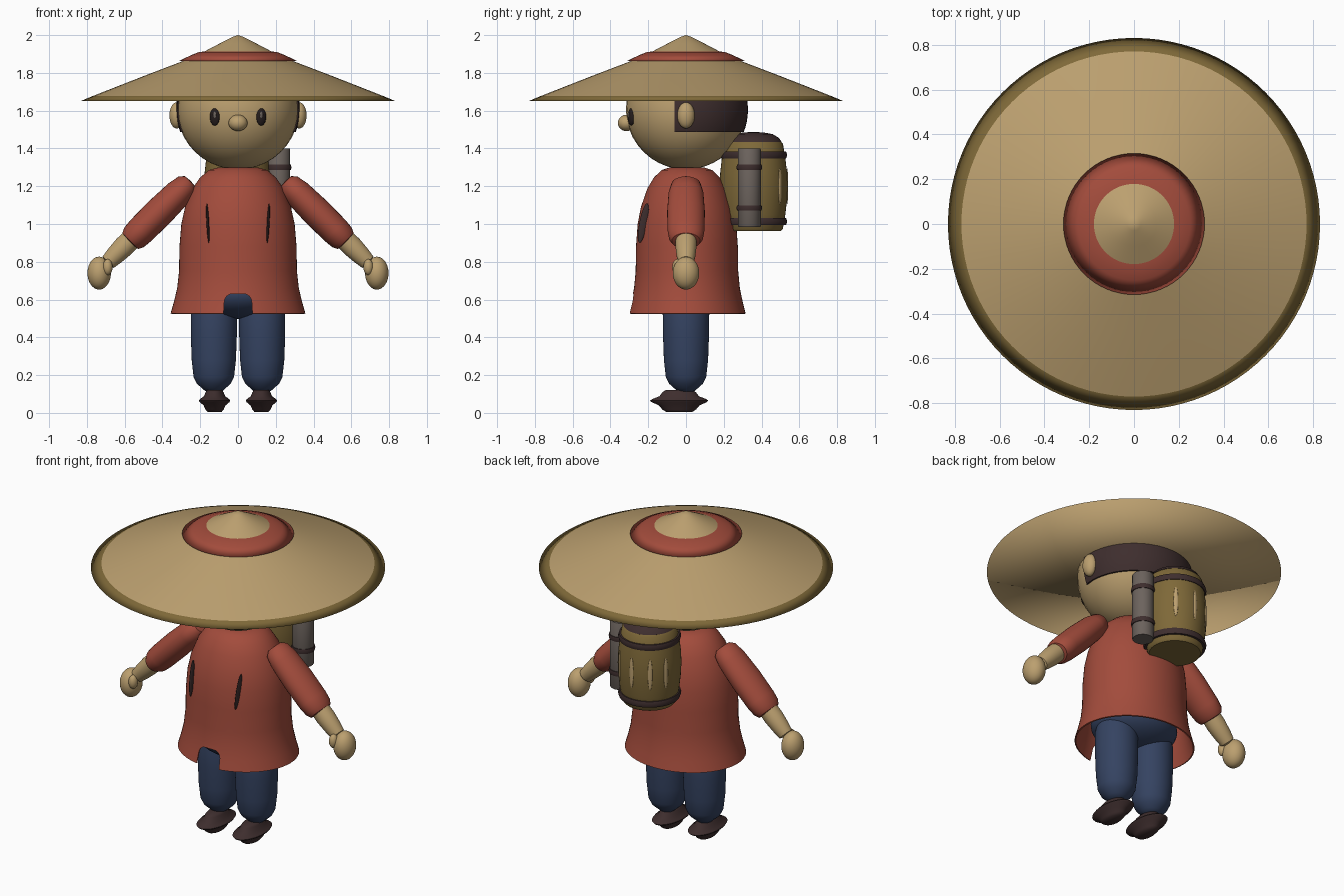
import bpy, bmesh, math
from mathutils import Vector

if "Cube" in bpy.data.objects:
    bpy.data.objects.remove(bpy.data.objects["Cube"])


def material(name, rgb):
    m = bpy.data.materials.new(name)
    m.use_nodes = True
    m.diffuse_color = (*rgb, 1)
    m.node_tree.nodes["Principled BSDF"].inputs["Base Color"].default_value = (*rgb, 1)
    return m


TAN = material("straw tan", (0.50, 0.35, 0.16))
RED = material("brick red", (0.365, 0.072, 0.045))
BLUE = material("denim blue", (0.035, 0.056, 0.12))
BROWN = material("dark brown", (0.048, 0.027, 0.027))
GOLD = material("barrel gold", (0.21, 0.14, 0.04))
GREY = material("warm grey", (0.15, 0.125, 0.11))
BLACK = material("eye black", (0.018, 0.012, 0.012))
parts = []


def add(name, bm, mat, loc=(0, 0, 0), rot=(0, 0, 0), scale=(1, 1, 1)):
    bmesh.ops.recalc_face_normals(bm, faces=bm.faces)
    me = bpy.data.meshes.new(name)
    bm.to_mesh(me)
    bm.free()
    me.materials.append(mat)
    ob = bpy.data.objects.new(name, me)
    ob.location, ob.rotation_euler, ob.scale = loc, rot, scale
    bpy.context.collection.objects.link(ob)
    parts.append(ob)
    return ob


def lathe(name, profile, mat, seg=48, **kw):
    """Spin (radius, height) points around z."""
    bm = bmesh.new()
    vs = [bm.verts.new((r, 0, z)) for r, z in profile]
    es = [bm.edges.new(p) for p in zip(vs, vs[1:])]
    bmesh.ops.spin(bm, geom=vs + es, cent=(0, 0, 0), axis=(0, 0, 1),
                   angle=math.tau, steps=seg, use_merge=True)
    bmesh.ops.remove_doubles(bm, verts=bm.verts, dist=1e-5)
    return add(name, bm, mat, **kw)


def ball(name, mat, loc, half, rot=(0, 0, 0)):
    bm = bmesh.new()
    bmesh.ops.create_uvsphere(bm, u_segments=32, v_segments=20, radius=1)
    return add(name, bm, mat, loc, rot, half)


def limb(name, a, b, profile, mat, flat=1.0):
    """Lathe from a to b in the xz plane; profile is (radius, fraction)."""
    d = Vector(b) - Vector(a)
    pts = [(r, t * d.length) for r, t in profile]
    return lathe(name, pts, mat, 32, loc=a, rot=(0, math.atan2(d.x, d.z), 0), scale=(1, flat, 1))


def ring(name, r, z, h, mat, loc, bulge=0.006):
    pts = [(r - 0.02, z - h), (r, z - h), (r + bulge, z), (r, z + h), (r - 0.02, z + h)]
    return lathe(name, pts, mat, loc=loc)


# Hat: wide cone closed underneath, its outer edge a darker rim
hat = lathe("hat", [(0, 1.652), (0.83, 1.652), (0.77, 1.677), (0.5, 1.783), (0.28, 1.867),
                    (0.19, 1.9)], TAN, 96)
hat.data.materials.append(GOLD)
for f in hat.data.polygons:
    rim = f.normal.z > 0.1 and min(math.hypot(*hat.data.vertices[v].co.xy) for v in f.vertices) > 0.7
    f.material_index = int(rim)
# Overhanging red band and straw tip
band = lathe("hat_band", [(0.27, 1.862), (0.315, 1.862), (0.25, 1.893), (0.205, 1.911),
                          (0.16, 1.914)], RED, 64)
lathe("hat_tip", [(0.19, 1.907), (0.1, 1.954), (0.03, 1.99), (0, 2.0)], TAN, 64)

# Head and face
HEAD = (0, 0, 1.605)
ball("head", TAN, HEAD, (0.322, 0.318, 0.316))
ball("nose", TAN, (0, -0.315, 1.535), (0.05, 0.046, 0.043))
bm = bmesh.new()
bmesh.ops.create_uvsphere(bm, u_segments=48, v_segments=32, radius=0.328)
for co, no in (((0, 0, -0.118), (0, 0, -1)), ((0, -0.06, 0), (0, -1, 0))):
    geom = bm.verts[:] + bm.edges[:] + bm.faces[:]
    bmesh.ops.bisect_plane(bm, geom=geom, plane_co=co, plane_no=no, clear_outer=True)
    bmesh.ops.holes_fill(bm, edges=[e for e in bm.edges if e.is_boundary])
add("hair", bm, BROWN, HEAD)

# Tunic: open-bottomed shell with a rounded notch cut in the front hem
tunic = lathe("tunic", [(0, 1.3), (0.11, 1.298), (0.155, 1.285), (0.2, 1.247), (0.24, 1.19),
                        (0.28, 1.09), (0.3, 1.0), (0.31, 0.88), (0.312, 0.75), (0.322, 0.66),
                        (0.34, 0.585), (0.357, 0.526)], RED, 64, loc=(0, 0.005, 0), scale=(1, 0.87, 1))
shell = tunic.modifiers.new("shell", "SOLIDIFY")
shell.thickness = 0.008
bm = bmesh.new()
bmesh.ops.create_cube(bm, size=1)
for v in bm.verts:
    wide = 0.07 if v.co.z > 0 else 0.085
    v.co = Vector((2 * wide * v.co.x, 0.4 * v.co.y - 0.35, 0.24 * v.co.z + 0.51))
top = [e for e in bm.edges if all(v.co.z > 0.6 for v in e.verts)
       and abs(e.verts[0].co.x - e.verts[1].co.x) < 1e-4]
bmesh.ops.bevel(bm, geom=top, offset=0.04, segments=6, profile=0.5, affect="EDGES")
cutter = add("notch_cutter", bm, RED)
cutter.hide_render = True
cut = tunic.modifiers.new("notch", "BOOLEAN")
cut.operation, cut.object, cut.solver = "DIFFERENCE", cutter, "EXACT"
bpy.context.view_layer.objects.active = tunic
for m in ("shell", "notch"):
    bpy.ops.object.modifier_apply(modifier=m)
parts.remove(cutter)
bpy.data.objects.remove(cutter)

ball("hips", BLUE, (0, 0, 0.63), (0.26, 0.22, 0.132))

# Paired parts; the model's left is +x
for s, side in ((1, "left"), (-1, "right")):
    ball(side + "_ear", TAN, (0.325 * s, 0, 1.575), (0.038, 0.046, 0.069))
    ball(side + "_eye", BLACK, (0.123 * s, -0.29, 1.567), (0.027, 0.016, 0.046), (0, 0, 0.38 * s))
    ball(side + "_eye_glint", GREY, (0.123 * s, -0.304, 1.577), (0.009, 0.005, 0.018), (0, 0, 0.38 * s))
    ball(side + "_tunic_slit", BROWN, (0.16 * s, -0.226, 1.005), (0.007, 0.021, 0.107),
         (-0.19, 0.05 * s, 0))
    # Arms
    limb(side + "_sleeve", (0.25 * s, 0, 1.228), (0.58 * s, 0, 0.9),
         [(0, 0), (0.04, 0.01), (0.062, 0.06), (0.074, 0.2), (0.08, 0.5), (0.078, 0.8),
          (0.073, 0.91), (0.06, 0.97), (0, 1)], RED, 1.25)
    limb(side + "_forearm", (0.54 * s, 0, 0.945), (0.7 * s, 0, 0.785),
         [(0, 0), (0.054, 0.02), (0.056, 0.4), (0.05, 0.7), (0.042, 0.92), (0, 1)], TAN)
    ball(side + "_hand", TAN, (0.735 * s, 0, 0.74), (0.062, 0.07, 0.087))
    ball(side + "_thumb", TAN, (0.69 * s, -0.045, 0.772), (0.026, 0.028, 0.042))
    # Legs and shoes
    lathe(side + "_trouser_leg", [(0, 0.66), (0.1, 0.65), (0.122, 0.55), (0.122, 0.42), (0.117, 0.28),
                                  (0.107, 0.19), (0.09, 0.155), (0.062, 0.13), (0.045, 0.115),
                                  (0, 0.11)], BLUE, loc=(0.128 * s, 0, 0))
    lathe(side + "_shoe", [(0, 0.005), (0.45, 0.005), (0.58, 0.018), (0.7, 0.04), (0.95, 0.057),
                           (1, 0.065), (0.93, 0.073), (0.68, 0.088), (0.57, 0.11), (0.47, 0.12),
                           (0, 0.123)], BROWN, loc=(0.124 * s, -0.036, 0), scale=(0.083, 0.154, 1))

# Barrel on the back
BARREL = (0, 0.358, 0)
lathe("barrel", [(0, 0.963), (0.145, 0.963), (0.155, 0.975), (0.168, 1.05), (0.177, 1.13), (0.18, 1.2),
                 (0.177, 1.27), (0.168, 1.35), (0.155, 1.425), (0.14, 1.44), (0, 1.44)], GOLD, loc=BARREL)
lathe("barrel_lid", [(0.13, 1.425), (0.148, 1.435), (0.135, 1.455), (0.1, 1.476), (0.05, 1.485),
                     (0, 1.487)], BROWN, loc=BARREL)
for name, z in (("lower", 1.013), ("upper", 1.366)):
    ring(name + "_barrel_hoop", 0.172, z, 0.018, BROWN, BARREL)
for i, deg in enumerate((-66, -36, 0, 38)):
    a = math.radians(deg)
    ball(f"barrel_streak_{i}", TAN, (0.177 * math.sin(a), 0.358 + 0.177 * math.cos(a), 1.2),
         (0.013, 0.006, 0.095), (0, 0, -a))

# Scroll tube strapped beside the barrel
TUBE = (0.215, 0.335, 0)
lathe("scroll_tube", [(0, 0.985), (0.058, 0.985), (0.061, 0.99), (0.061, 1.395), (0.058, 1.4), (0, 1.4)],
      GREY, 32, loc=TUBE)
for name, z in (("lower", 1.085), ("upper", 1.3)):
    ring(name + "_tube_band", 0.065, z, 0.014, BROWN, TUBE, 0.003)

# Smooth shading with crisp edges; the hat and band are smooth all round
bpy.ops.object.select_all(action="DESELECT")
for ob in parts:
    ob.select_set(ob not in (hat, band))
bpy.context.view_layer.objects.active = tunic
bpy.ops.object.shade_smooth_by_angle(angle=math.radians(40))
for ob in (hat, band):
    ob.data.shade_smooth()
